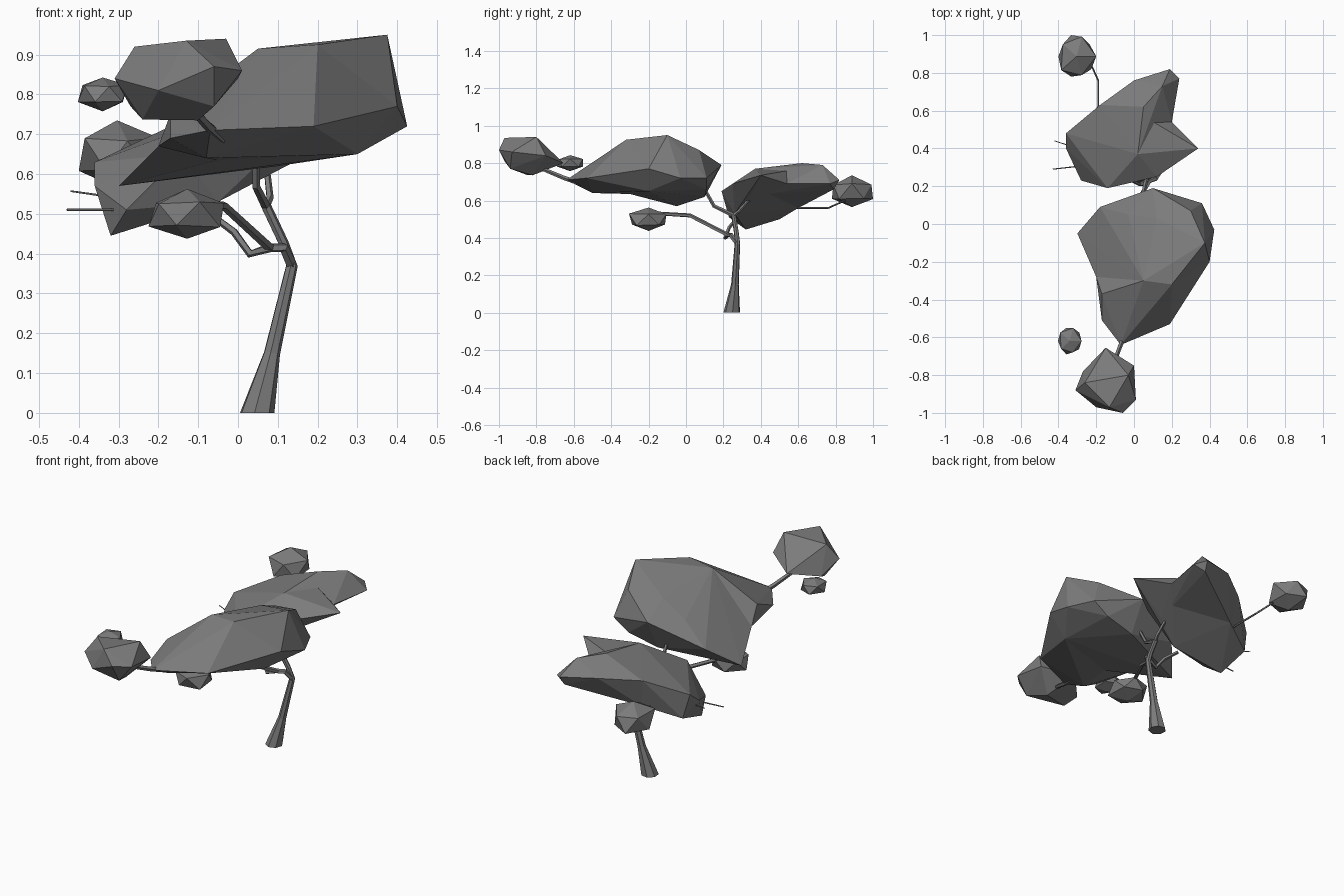
import bpy, bmesh, math, random
from mathutils import Vector

if "Cube" in bpy.data.objects:
    bpy.data.objects.remove(bpy.data.objects["Cube"], do_unlink=True)

GREY = (0.2, 0.2, 0.2, 1)
mat = bpy.data.materials.new("stone grey")
mat.use_nodes = True
mat.diffuse_color = GREY
mat.node_tree.nodes["Principled BSDF"].inputs["Base Color"].default_value = GREY


def finish(name, bm):
    bmesh.ops.recalc_face_normals(bm, faces=bm.faces)
    mesh = bpy.data.meshes.new(name)
    bm.to_mesh(mesh)
    bm.free()
    mesh.materials.append(mat)
    obj = bpy.data.objects.new(name, mesh)
    bpy.context.collection.objects.link(obj)


def clump(name, points):
    """Faceted foliage mass wrapped around its corner points."""
    bm = bmesh.new()
    for p in points:
        bm.verts.new(p)
    bmesh.ops.convex_hull(bm, input=bm.verts)
    inner = [v for v in bm.verts if not v.link_faces]
    bmesh.ops.delete(bm, geom=inner, context='VERTS')
    finish(name, bm)


def tuft(name, centre, size, seed):
    """Small irregular leaf ball with twelve corners, filling a box."""
    rng = random.Random(seed)
    bm = bmesh.new()
    bmesh.ops.create_icosphere(bm, subdivisions=1, radius=1)
    for v in bm.verts:
        v.co *= rng.uniform(0.9, 1.1)
    for axis in range(3):
        values = [v.co[axis] for v in bm.verts]
        low, span = min(values), max(values) - min(values)
        for v in bm.verts:
            v.co[axis] = centre[axis] + ((v.co[axis] - low) / span - 0.5) * size[axis]
    finish(name, bm)


def tube(name, path, radii, sides=5, side_axis=(1, 0.1, 0)):
    """Tube along the path with one radius per point, carried without twist."""
    bm = bmesh.new()
    pts = [Vector(p) for p in path]
    u = Vector(side_axis)
    rings = []
    for i, (p, r) in enumerate(zip(pts, radii)):
        d = (pts[min(i + 1, len(pts) - 1)] - pts[max(i - 1, 0)]).normalized()
        u = (u - d * u.dot(d)).normalized()
        w = d.cross(u)
        rings.append([bm.verts.new(p + r * (u * math.cos(t) + w * math.sin(t)))
                      for t in (k * math.tau / sides for k in range(sides))])
    # Level the foot of the trunk
    if name == "trunk":
        for v in rings[0]:
            v.co.z = 0
    for a, b in zip(rings, rings[1:]):
        for k in range(sides):
            n = (k + 1) % sides
            bm.faces.new((a[k], a[n], b[n], b[k]))
    bm.faces.new(rings[0])
    bm.faces.new(rings[-1])
    finish(name, bm)


def branch(name, radius, *path, side_axis=(1, 0.1, 0)):
    """Branch that thins steadily to three quarters of its first radius."""
    steps = len(path) - 1
    radii = [radius * (1 - i / steps / 4) for i in range(len(path))]
    tube(name, path, radii, side_axis=side_axis)


# Trunk with flared foot, ending at the upper fork
fork = (.07, .255, .52)
bend = (.135, .275, .37)
tube("trunk", [(.047, .245, 0), (.085, .262, .15), bend, (.115, .27, .425), fork],
     [.046, .021, .015, .013, .013], sides=7)

# Main branches
knee = (.08, .225, .415)
branch("front_upper_branch", .012, fork, (.045, .15, .57), (.045, .1, .66))
branch("back_upper_branch", .011, fork, (.08, .28, .54), (.07, .36, .63))
branch("low_branch", .014, bend, (.115, .24, .415), knee, (-.035, .02, .52), (-.12, -.14, .53))
branch("left_low_branch", .012, knee, (.03, .21, .4), (-.01, .23, .455), (-.07, .27, .5),
       side_axis=(0, 1, 0))
branch("front_tip_branch", .014, (-.04, -.56, .69), (-.075, -.65, .72), (-.12, -.77, .77))
branch("back_tip_branch", .006, (-.19, .5, .56), (-.19, .76, .56), (-.23, .85, .6))

# Bare twigs on the right side
branch("lower_twig", .004, (-.25, .31, .51), (-.43, .29, .51), side_axis=(0, 1, 0))
branch("upper_twig", .003, (-.3, .4, .54), (-.42, .44, .557), side_axis=(0, 1, 0))

# Large front foliage: a broad rear mass and a tapering nose sharing one section
section = [(-.2, -.28, .67), (.05, -.3, .915), (.2, -.32, .925), (.4, -.2, .77),
           (.3, -.2, .65), (-.05, -.3, .635)]
clump("front_foliage_rear", section + [
    (.1, .19, .79), (-.18, .09, .68), (-.3, -.05, .57), (.425, -.03, .72), (.36, .11, .72),
    (.27, .11, .66), (.375, -.1, .95), (-.03, .05, .785), (.12, .03, .86), (.3, .07, .87),
    (.1, .1, .62)])
clump("front_foliage_nose", section + [
    (-.17, -.37, .75), (-.17, -.51, .69), (-.07, -.64, .71), (.19, -.53, .72), (-.08, -.5, .64)])

# Large back foliage: a sloping mass and a rear lobe sharing one ridge
ridge = [(.2, .54, .69), (.02, .37, .77), (-.18, .63, .715), (-.15, .6, .56)]
clump("back_foliage", ridge + [
    (.34, .4, .735), (.12, .25, .69), (-.14, .19, .65), (-.28, .23, .51), (-.36, .4, .57),
    (-.36, .48, .63), (-.32, .32, .445), (-.33, .5, .5), (0, .6, .77), (-.05, .26, .53),
    (.1, .34, .61)])
clump("back_foliage_lobe", ridge + [
    (.19, .82, .71), (.24, .77, .69), (0, .76, .73), (.15, .73, .79), (.05, .62, .8),
    (.18, .79, .66), (.1, .4, .63)])

# Foliage at the front tip
clump("front_tip_foliage", [
    (-.15, -.655, .8), (-.27, -.78, .77), (-.31, -.88, .84), (-.2, -.97, .81), (-.06, -1, .87),
    (.01, -.93, .86), (0, -.75, .84), (-.26, -.84, .92), (-.13, -.97, .935), (-.03, -.8, .94),
    (-.1, -.82, .735), (-.24, -.85, .737), (-.06, -.94, .77)])

# Small leaf tufts
tuft("back_tip_foliage", (-.3, .89, .65), (.2, .22, .17), 3)
tuft("right_tip_foliage", (-.34, -.62, .8), (.125, .14, .085), 5)
tuft("low_foliage", (-.13, -.205, .5), (.19, .2, .125), 8)
